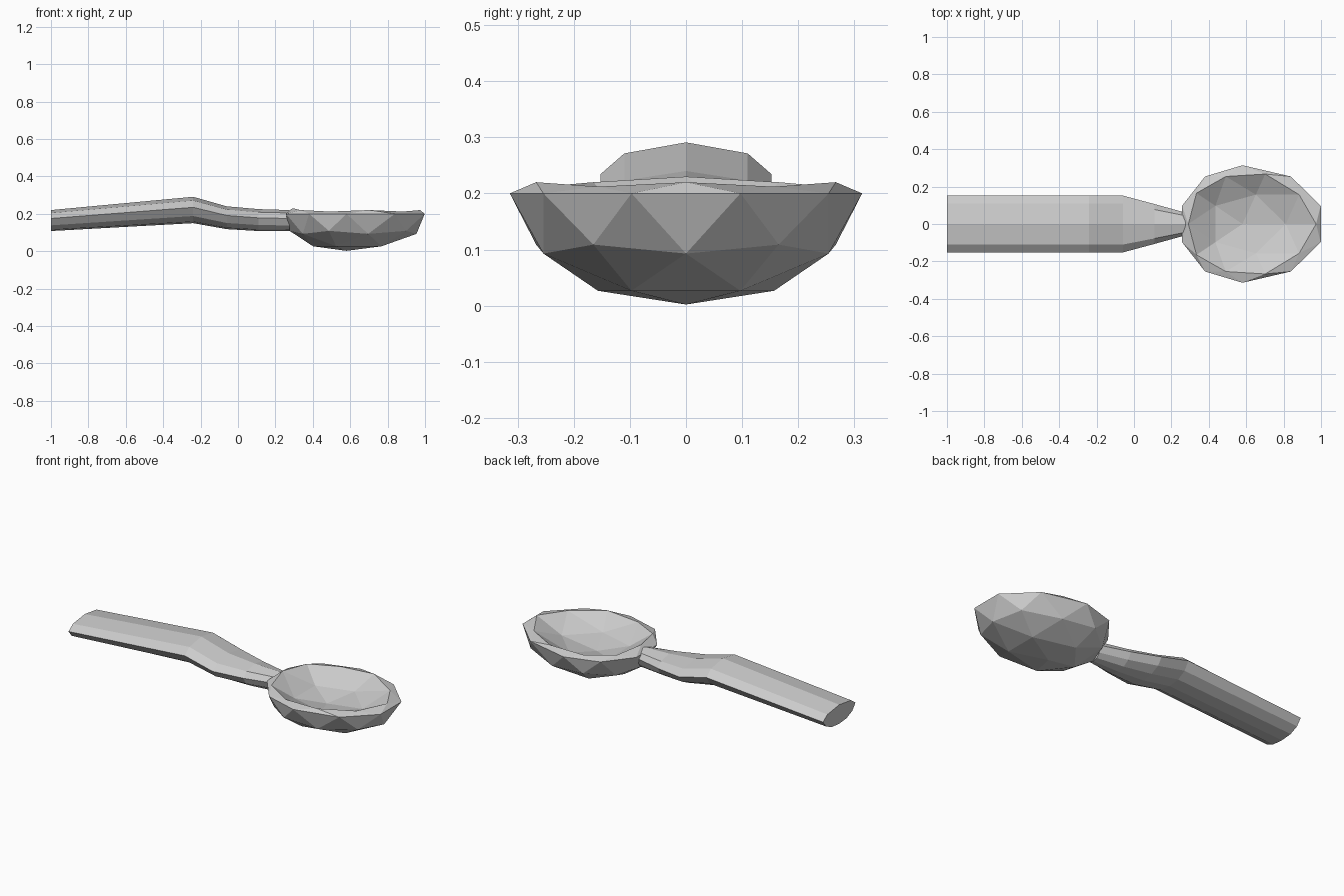
import bpy, bmesh

if "Cube" in bpy.data.objects:
    bpy.data.objects.remove(bpy.data.objects["Cube"])


def finish(bm, name):
    bmesh.ops.recalc_face_normals(bm, faces=bm.faces)
    me = bpy.data.meshes.new(name)
    bm.to_mesh(me)
    bm.free()
    ob = bpy.data.objects.new(name, me)
    bpy.context.collection.objects.link(ob)
    return ob


# Bowl: low-poly sphere, egg-shaped, with its upper half pushed down inside
bm = bmesh.new()
bmesh.ops.create_icosphere(bm, subdivisions=2, radius=1)
for v in bm.verts:
    x, y, z = v.co
    if z < 0.1:
        nz = max(0.002, 0.2 + 0.204 * z)   # outer shell up to the rim
    elif z < 0.5:
        nz = 0.22                          # inner lip corners
    elif z < 0.6:
        nz = 0.23 if x < -0.8 else 0.212
    elif z < 0.95:
        nz = 0.145                         # hollow sides
    else:
        nz = 0.115                         # hollow bottom
    v.co = (0.58 + x * (0.44 if x > 0 else 0.34), y * 0.314, nz)
finish(bm, "spoon_bowl")

# Handle: rounded section swept along stations (x, bottom z, top z, width scale)
half = [(0.11, 0.86), (0.152, 0.6), (0.122, 0.27), (0.07, 0.06)]
section = [(0, 1)] + half + [(0, 0)] + [(-y, t) for y, t in reversed(half)]
stations = [(-1.0, 0.108, 0.22, 1), (-0.24, 0.15, 0.291, 1),
            (-0.06, 0.118, 0.24, 1), (0.11, 0.108, 0.225, 0.7),
            (0.275, 0.108, 0.22, 0.4)]
bm = bmesh.new()
rings = [[bm.verts.new((x, y * w, lo + (hi - lo) * t)) for y, t in section]
         for x, lo, hi, w in stations]
n = len(section)
for a, b in zip(rings, rings[1:]):
    for i in range(n):
        j = (i + 1) % n
        bm.faces.new((a[i], a[j], b[j], b[i]))
bm.faces.new(rings[0])
bm.faces.new(rings[-1])
finish(bm, "spoon_handle")
